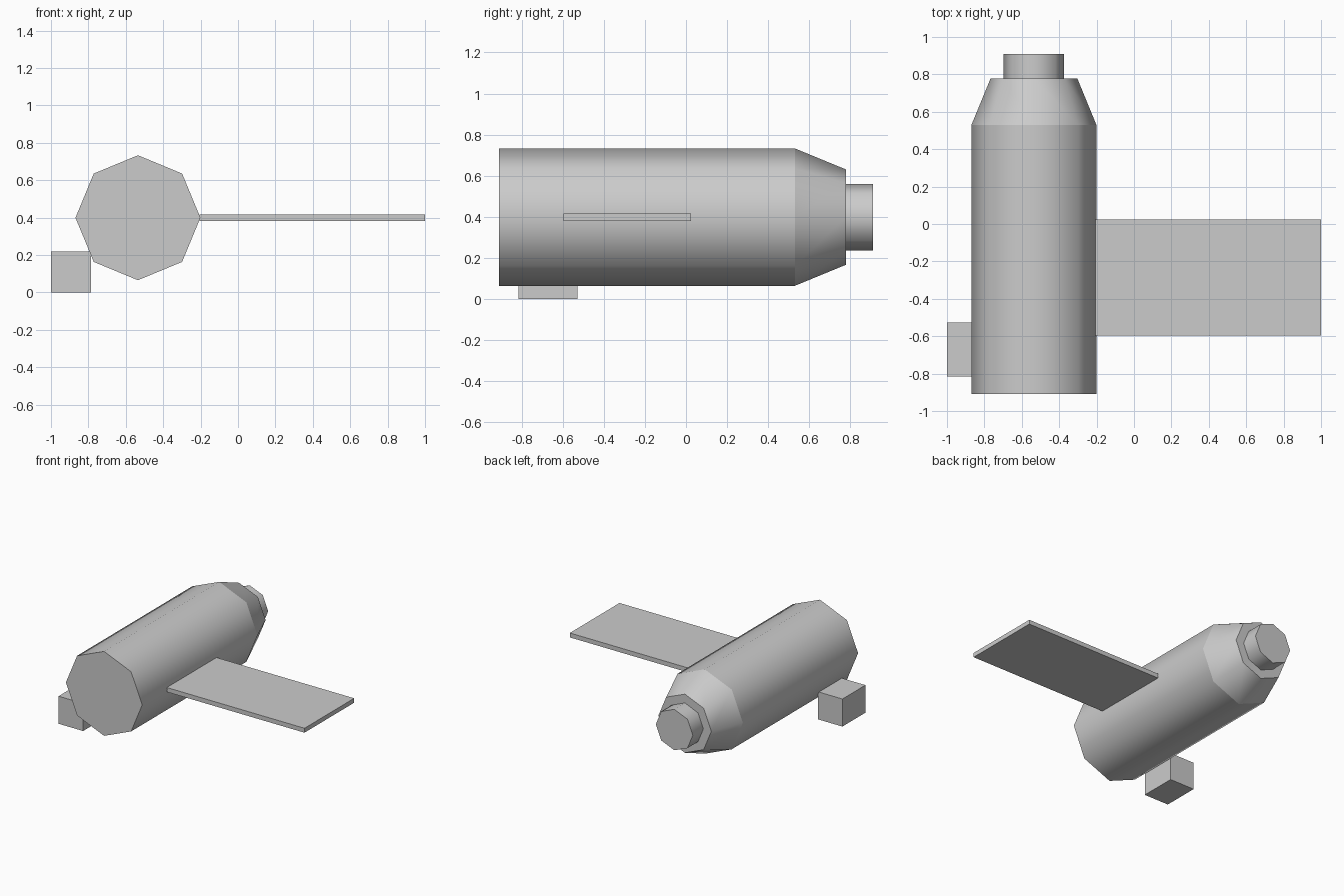
import bpy
from math import radians

if "Cube" in bpy.data.objects:
    bpy.data.objects.remove(bpy.data.objects["Cube"])

AXIS_X, AXIS_Z = -0.535, 0.399


def barrel(name, r_front, r_back, y0, y1):
    """Eight-sided tapered section along y with a corner pointing straight up."""
    bpy.ops.mesh.primitive_cone_add(
        vertices=8, radius1=r_front, radius2=r_back, depth=y1 - y0,
        location=(AXIS_X, (y0 + y1) / 2, AXIS_Z), rotation=(radians(-90), 0, 0))
    ob = bpy.context.object
    ob.name = name
    bpy.ops.object.transform_apply(location=False, rotation=True, scale=True)
    bpy.ops.object.shade_smooth_by_angle(angle=radians(55))
    return ob


def box(name, lo, hi):
    """Flat-shaded box between two corners."""
    bpy.ops.mesh.primitive_cube_add(
        size=1, location=[(a + b) / 2 for a, b in zip(lo, hi)])
    ob = bpy.context.object
    ob.name = name
    ob.scale = [b - a for a, b in zip(lo, hi)]
    bpy.ops.object.transform_apply(location=False, rotation=False, scale=True)
    return ob


# Main body, tapered shoulder and end cap
barrel("body", 0.334, 0.334, -0.91, 0.53)
barrel("shoulder", 0.334, 0.232, 0.53, 0.778)
barrel("end_cap", 0.162, 0.162, 0.778, 0.91)

# Flat panel touching the right side of the body
box("side_panel", (-0.205, -0.597, 0.381), (1.0, 0.024, 0.416))

# Small block under the left side
box("small_block", (-1.0, -0.815, 0.0), (-0.785, -0.527, 0.218))
